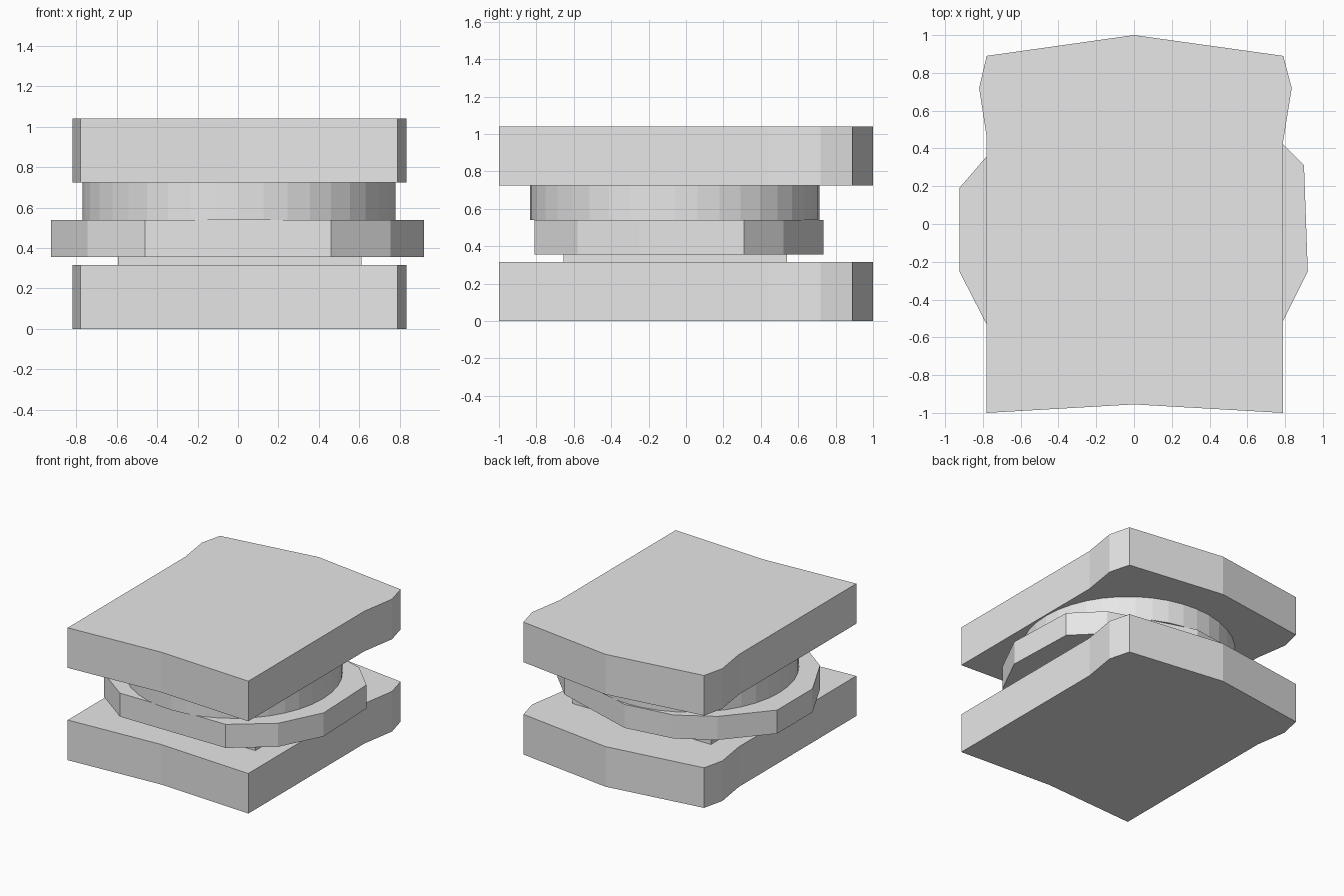
import bpy
import bmesh
from math import cos, sin, tau

cube = bpy.data.objects.get("Cube")
if cube:
    bpy.data.objects.remove(cube)

grey = bpy.data.materials.new("light grey")
grey.use_nodes = True
grey.diffuse_color = (0.8, 0.8, 0.8, 1)
grey.node_tree.nodes["Principled BSDF"].inputs["Base Color"].default_value = grey.diffuse_color


def slab(name, outline, bottom, top):
    """Extrude a flat outline into a closed slab."""
    bm = bmesh.new()
    base = bm.faces.new([bm.verts.new((x, y, bottom)) for x, y in outline])
    side = bmesh.ops.extrude_face_region(bm, geom=[base], use_keep_orig=True)
    raised = [v for v in side["geom"] if isinstance(v, bmesh.types.BMVert)]
    bmesh.ops.translate(bm, verts=raised, vec=(0, 0, top - bottom))
    bmesh.ops.recalc_face_normals(bm, faces=bm.faces)
    mesh = bpy.data.meshes.new(name)
    bm.to_mesh(mesh)
    bm.free()
    mesh.materials.append(grey)
    obj = bpy.data.objects.new(name, mesh)
    bpy.context.collection.objects.link(obj)
    return obj


# Two matching bread slices with a domed back and pinched shoulders
bread = [(0, -0.955), (0.79, -1), (0.79, 0.44), (0.835, 0.72), (0.79, 0.89),
         (0, 1), (-0.78, 0.89), (-0.82, 0.72), (-0.78, 0.46), (-0.78, -1)]
slab("bottom_bread", bread, 0, 0.315)
slab("top_bread", bread, 0.725, 1.04)

# Thin square cheese slice
cheese = [(-0.595, -0.655), (0.61, -0.655), (0.61, 0.54), (-0.595, 0.54)]
slab("cheese", cheese, 0.315, 0.355)

# Irregular lettuce leaf
lettuce = [(-0.46, -0.81), (0.46, -0.81), (0.755, -0.58), (0.92, -0.25),
           (0.9, 0.31), (0.69, 0.52), (0.02, 0.735), (-0.37, 0.68),
           (-0.64, 0.52), (-0.925, 0.19), (-0.925, -0.25), (-0.745, -0.6)]
slab("lettuce", lettuce, 0.355, 0.54)

# Round filling
sides = 40
disc = [(0.005 + 0.775 * cos(tau * i / sides), -0.06 + 0.775 * sin(tau * i / sides))
        for i in range(sides)]
slab("round_filling", disc, 0.54, 0.725)
